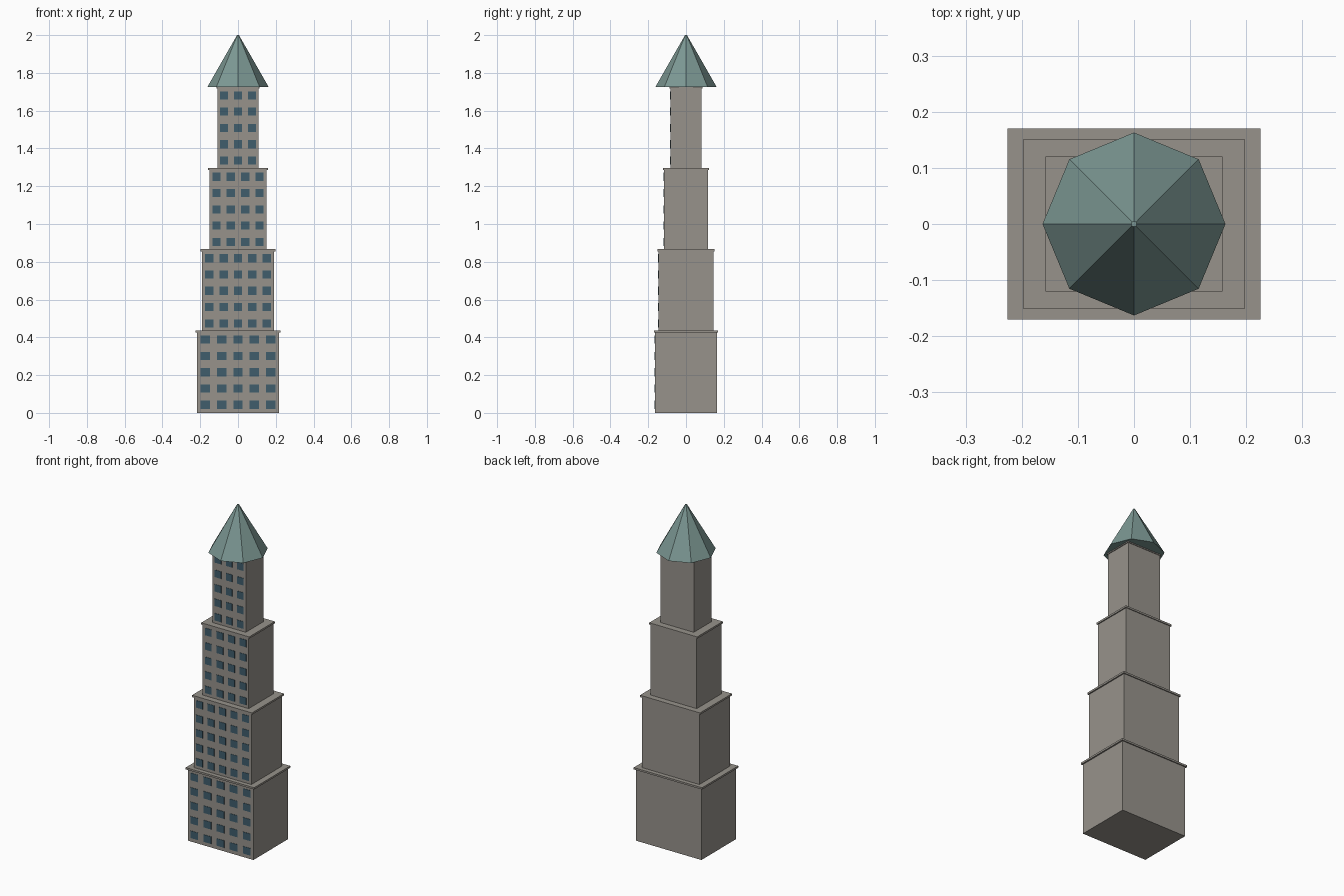
import bpy, bmesh
from mathutils import Matrix, Vector

if "Cube" in bpy.data.objects:
    bpy.data.objects.remove(bpy.data.objects["Cube"])


def material(name, rgb):
    m = bpy.data.materials.new(name)
    m.diffuse_color = (*rgb, 1)
    m.use_nodes = True
    m.node_tree.nodes["Principled BSDF"].inputs["Base Color"].default_value = m.diffuse_color
    return m


STONE = material("stone", (0.31, 0.29, 0.26))
GLASS = material("glass", (0.05, 0.11, 0.15))
COPPER = material("copper", (0.20, 0.31, 0.29))


def add_box(bm, centre, size):
    bmesh.ops.create_cube(bm, size=1, matrix=Matrix.Translation(Vector(centre)) @ Matrix.Diagonal((*size, 1)))


def finish(bm, name, mat):
    me = bpy.data.meshes.new(name)
    bm.to_mesh(me)
    bm.free()
    me.materials.append(mat)
    ob = bpy.data.objects.new(name, me)
    bpy.context.collection.objects.link(ob)
    return ob


TIER_H = 0.431
ROWS = 5
# width, depth, window columns of each setback tier
TIERS = [(0.433, 0.328, 5), (0.38, 0.29, 5), (0.304, 0.232, 4), (0.219, 0.166, 3)]

for i, (w, d, cols) in enumerate(TIERS):
    z0 = i * TIER_H
    # tower block
    bm = bmesh.new()
    add_box(bm, (0, 0, z0 + TIER_H / 2), (w, d, TIER_H))
    finish(bm, f"tier_{i + 1}", STONE)
    # thin cornice slab at the top of the block
    bm = bmesh.new()
    add_box(bm, (0, 0, z0 + TIER_H - 0.001), (w * 1.04, d * 1.04, 0.011))
    finish(bm, f"cornice_{i + 1}", STONE)
    # window grid on the front only
    bm = bmesh.new()
    dx, dz = w / cols, TIER_H / ROWS
    for c in range(cols):
        for r in range(ROWS):
            add_box(bm, ((c + 0.5) * dx - w / 2, -d / 2, z0 + (r + 0.5) * dz),
                    (dx * 0.58, 0.004, dz * 0.5))
    finish(bm, f"windows_{i + 1}", GLASS)

# eight-sided roof with a tiny flat tip
base = len(TIERS) * TIER_H
bm = bmesh.new()
bmesh.ops.create_cone(bm, cap_ends=True, segments=8, radius1=0.163, radius2=0.005,
                      depth=2 - base, matrix=Matrix.Translation((0, 0, (2 + base) / 2)))
finish(bm, "roof", COPPER)
